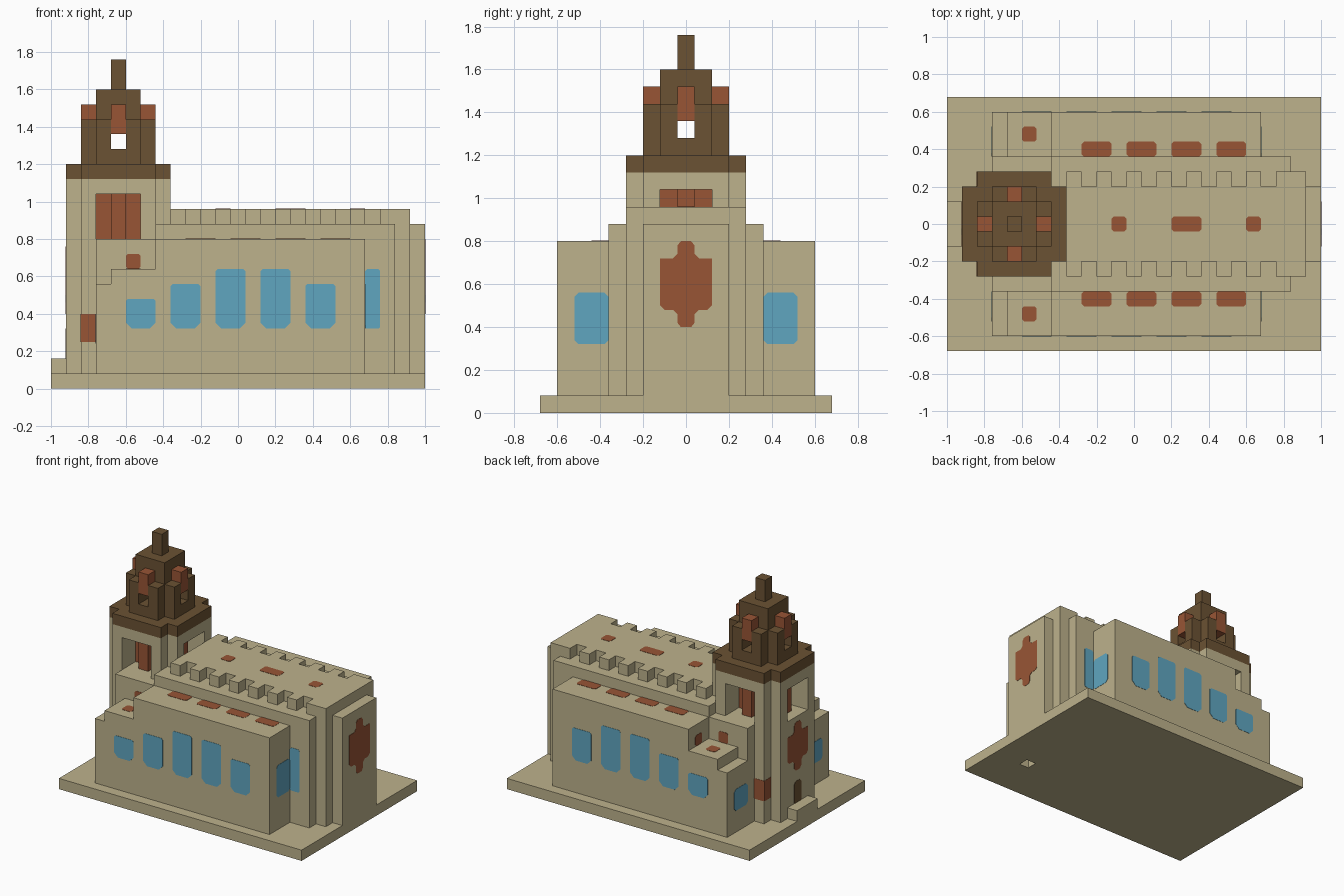
import bpy
import bmesh
from mathutils import Vector, Matrix

UNIT = 0.04        # all measures below are counted in this block size
TOWER_X = -16      # tower axis
PLATE = 0.1        # painted plate thickness, in blocks

if "Cube" in bpy.data.objects:
    bpy.data.objects.remove(bpy.data.objects["Cube"], do_unlink=True)


def material(name, red, green, blue):
    mat = bpy.data.materials.new(name)
    mat.use_nodes = True
    colour = (red, green, blue, 1)
    mat.diffuse_color = colour
    shader = mat.node_tree.nodes["Principled BSDF"]
    shader.inputs["Base Color"].default_value = colour
    shader.inputs["Roughness"].default_value = 0.9
    return mat


stone = material("sandstone", .51, .445, .262)
brick = material("red brick", .314, .091, .036)
glass = material("blue glass", .117, .381, .527)
timber = material("brown timber", .147, .084, .033)


def finish(name, bm, mat):
    bmesh.ops.recalc_face_normals(bm, faces=bm.faces)
    bmesh.ops.scale(bm, vec=(UNIT, UNIT, UNIT), verts=bm.verts)
    mesh = bpy.data.meshes.new(name)
    bm.to_mesh(mesh)
    bm.free()
    mesh.materials.append(mat)
    obj = bpy.data.objects.new(name, mesh)
    bpy.context.collection.objects.link(obj)
    return obj


def boxes(name, mat, *ranges):
    """One object from boxes, each given as x, y and z ranges."""
    bm = bmesh.new()
    for xs, ys, zs in ranges:
        size = [abs(b - a) for a, b in (xs, ys, zs)]
        mid = Vector([(a + b) / 2 for a, b in (xs, ys, zs)])
        bmesh.ops.create_cube(bm, size=1, matrix=Matrix.Translation(mid) @ Matrix.Diagonal((*size, 1)))
    return finish(name, bm, mat)


def plate(name, mat, axis, level, points):
    """Thin painted panel on a plane across the given axis (0, 1 or 2)."""
    bm = bmesh.new()
    side = -1 if level < 0 else 1
    verts = []
    for u, v in points:
        co = [u, v]
        co.insert(axis, level - side * PLATE / 2)
        verts.append(bm.verts.new(co))
    face = bm.faces.new(verts)
    moved = bmesh.ops.extrude_face_region(bm, geom=[face])["geom"]
    push = Vector((0, 0, 0))
    push[axis] = side * PLATE
    bmesh.ops.translate(bm, vec=push, verts=[g for g in moved if isinstance(g, bmesh.types.BMVert)])
    return finish(name, bm, mat)


def panel(us, vs, low=.3, high=.3):
    """Rectangle outline with clipped corners."""
    (a, b), (c, d) = us, vs
    return [(a + low, c), (b - low, c), (b, c + low), (b, d - high),
            (b - high, d), (a + high, d), (a, d - high), (a, c + low)]


def mirrored(half):
    return half + [(-u, v) for u, v in reversed(half)]


def around_tower(ring):
    """Place a box, given by out, across and z ranges, on four tower sides."""
    out, across, zs = ring
    result = []
    for s in (-1, 1):
        along = sorted(s * v for v in out)
        result.append(([TOWER_X + v for v in along], across, zs))
        result.append(([TOWER_X + v for v in across], along, zs))
    return result


def cross(reach, width, zs):
    """Plus-shaped solid as a core and four arms."""
    core = ([TOWER_X - width, TOWER_X + width], (-width, width), zs)
    return [core] + around_tower(((width, reach), (-width, width), zs))


# Plinth with a small pocket underneath, and the entrance step
plinth = boxes("plinth", stone, ((-25, 25), (-17, 17), (0, 2)))
cutter = boxes("pocket_cutter", stone, ((17, 19), (-9, -7), (-1, 1.9)))
cutter.hide_render = True
cutter.hide_viewport = True
cut = plinth.modifiers.new("pocket", "BOOLEAN")
cut.object = cutter
cut.solver = "EXACT"
boxes("entrance_step", stone, ((-25, -23), (-3, 3), (2, 4)))

# Nave with stepped end and crenellated roof
boxes("nave", stone, ((-11, 21), (-9, 9), (2, 22)))
boxes("nave_end", stone, ((21, 23), (-7, 7), (2, 22)))
boxes("end_facade", stone, ((23, 25), (-5, 5), (0, 22)))
boxes("nave_roof", stone, ((-9, 23), (-5, 5), (22, 24)))
for s, side in ((-1, "right"), (1, "left")):
    ys = (5 * s, 7 * s)
    merlons = [((x, x + 2), ys, (22, 24)) for x in range(-9, 17, 4)]
    merlons.append(((19, 23), ys, (22, 24)))
    boxes("battlement_" + side, stone, *merlons)

    # Side aisle stepping down towards the tower
    ys = (9 * s, 15 * s)
    boxes("aisle_" + side, stone, ((-11, 17), ys, (2, 20)),
          ((-17, -11), ys, (2, 16)), ((-19, -17), ys, (2, 14)))
    boxes("tower_ledge_" + side, stone, ((-19, -11), (7 * s, 9 * s), (2, 20)))

    # Aisle windows
    tops = (12, 14, 16, 16, 14)
    for i, top in enumerate(tops):
        x = -15 + 6 * i
        plate("aisle_window_" + side, glass, 1, 15 * s, panel((x, x + 4), (8, top), .8))
    plate("corner_window_" + side, glass, 1, 9 * s, panel((17, 19), (8, 16), .2))
    ends = sorted((9 * s, 13 * s))
    plate("end_window_" + side, glass, 0, 17, panel(ends, (8, 14), .5, .5))
    plate("rear_window_" + side, glass, 0, -19, panel(ends, (6, 10), .5, .5))

    # Brick patches on aisle roof, step, ledge and tower corner
    for x in range(-7, 15, 6):
        plate("aisle_roof_patch", brick, 2, 20, panel((x, x + 4), sorted((9 * s, 11 * s))))
    spot = sorted((11 * s, 13 * s))
    plate("step_patch", brick, 2, 16, panel((-15, -13), spot))
    plate("step_wall_patch", brick, 0, -11, panel(spot, (16, 18)))
    plate("ledge_patch", brick, 1, 9 * s, panel((-15, -13), (16, 18)))
    plate("corner_patch", brick, 1, 7 * s, panel((-21, -19), (6.2, 10), .1, .1))
    plate("corner_patch", brick, 0, -21, panel(sorted((5 * s, 7 * s)), (6.2, 10), .1, .1))

# Brick patches on nave roof
for xs in ((-3, -1), (5, 9), (15, 17)):
    plate("nave_roof_patch", brick, 2, 24, panel(xs, (-1, 1)))

# Brick medallions on both ends, and the door
for name, level, top in (("facade_medallion", 25, 20), ("tower_medallion", -23, 19)):
    plate(name, brick, 0, level, mirrored([
        (.6, 10), (1, 10.5), (1, 11.5), (1.5, 12), (2.5, 12), (3, 12.5), (3, top - 2),
        (1.5, top - 2), (1, top - 1.5), (1, top - .5), (.6, top)]))
plate("tower_door", timber, 0, -23, panel((-1, 1), (4, 8), .05, .4))


def tower_shell(name, mat, zs):
    """Full tower footprint: a square with clipped corners."""
    low, high = TOWER_X - 7, TOWER_X + 7
    return boxes(name, mat, ((low, high), (-5, 5), zs),
                 ((low + 2, high - 2), (5, 7), zs), ((low + 2, high - 2), (-7, -5), zs))


# Tower body, belfry piers around a brick core, and cornice
tower_shell("tower_body", stone, (2, 20))
tower_shell("belfry_lintel", stone, (26, 28))
tower_shell("tower_cornice", timber, (28, 30))
piers = []
for sx in (-1, 1):
    for sy in (-1, 1):
        for a, b in (((3, 7), (3, 5)), ((3, 5), (5, 7))):
            piers.append(([TOWER_X + sx * v for v in a], [sy * v for v in b], (20, 26)))
boxes("belfry_piers", stone, *piers)
boxes("belfry_core", brick, *around_tower(((3, 5), (-1, 1), (20, 26))),
      ((TOWER_X - 3, TOWER_X + 3), (-3, 3), (20, 26)))

# Lantern with openings on both axes
boxes("lantern_base", timber, *cross(5, 3, (30, 32)))
posts = []
for s in (-1, 1):
    across = sorted((s, 3 * s))
    posts += around_tower(((3, 5), across, (32, 36)))
    posts += around_tower(((1, 3), across, (32, 34)))
boxes("lantern_posts", timber, *posts)
boxes("lantern_top", timber, ((TOWER_X - 3, TOWER_X + 3), (-3, 3), (34, 40)))
boxes("lantern_dormers", brick, *around_tower(((3, 5), (-1, 1), (34, 38))))
boxes("spire", timber, ((TOWER_X - 1, TOWER_X + 1), (-1, 1), (40, 44)))
